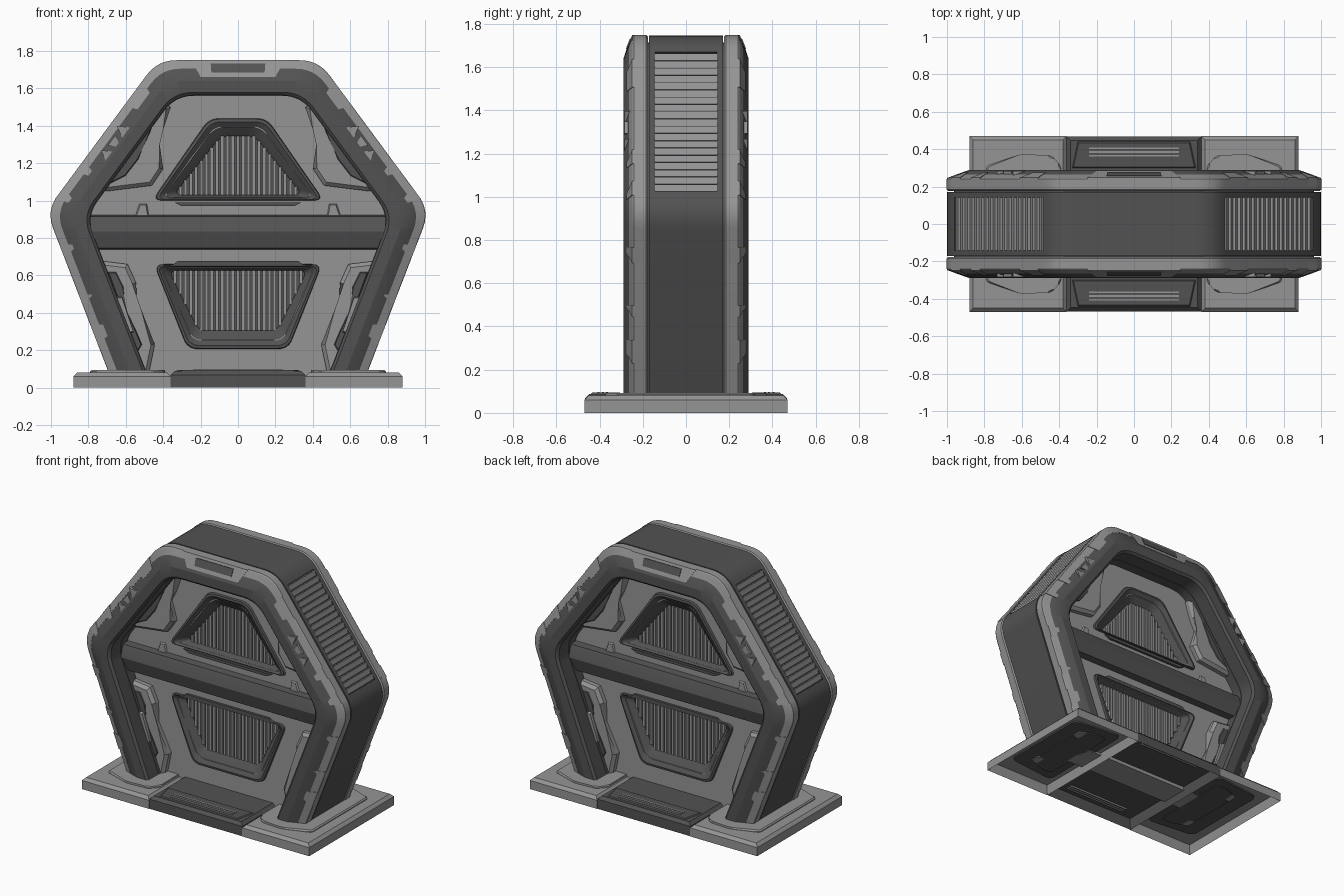
import bpy, bmesh, math
from mathutils import Vector as V, Matrix

if "Cube" in bpy.data.objects:
    bpy.data.objects.remove(bpy.data.objects["Cube"])

def material(name, g):
    m = bpy.data.materials.new(name)
    m.diffuse_color = (g, g, g, 1)
    m.use_nodes = True
    m.node_tree.nodes["Principled BSDF"].inputs["Base Color"].default_value = m.diffuse_color
    return m
LIGHT, DARK = material("light_grey", .3), material("dark_grey", .085)

def add(name, bm, mat, mirror=""):
    bmesh.ops.recalc_face_normals(bm, faces=bm.faces[:])
    me = bpy.data.meshes.new(name)
    bm.to_mesh(me)
    bm.free()
    me.materials.append(mat)
    ob = bpy.data.objects.new(name, me)
    bpy.context.collection.objects.link(ob)
    if mirror:
        m = ob.modifiers.new("mirror", 'MIRROR')
        m.use_axis = ["x" in mirror, "y" in mirror, False]
    return ob

def box(bm, loc, size, rot=Matrix()):
    m = Matrix.Translation(loc) @ rot @ Matrix.Diagonal((*size, 1))
    return bmesh.ops.create_cube(bm, size=1, matrix=m)["verts"]

def hull(name, pts, mat, mirror=""):
    bm = bmesh.new()
    for p in pts:
        bm.verts.new(p)
    bmesh.ops.convex_hull(bm, input=bm.verts[:])
    return add(name, bm, mat, mirror)

def rounded(corners, cuts, seg=6):
    """Round each corner; cuts are the lengths trimmed from its edges."""
    out, n = [], len(corners)
    for i, p in enumerate(corners):
        p, c = V(p), cuts[i] if isinstance(cuts, (list, tuple)) else cuts
        if not c:
            out.append(p)
            continue
        a = p + (V(corners[i - 1]) - p).normalized() * c
        b = p + (V(corners[(i + 1) % n]) - p).normalized() * c
        for k in range(seg + 1):
            t = k / seg
            out.append(a * (1 - t) ** 2 + p * 2 * t * (1 - t) + b * t * t)
    return out

def loft(name, rings, mat, mirror="", ring_closed=False):
    """Skin rings into a tube; open rings get end caps."""
    bm = bmesh.new()
    vs = [[bm.verts.new(p) for p in r] for r in rings]
    n = len(rings[0])
    for i in range(len(vs)):
        a, b = vs[i], vs[(i + 1) % len(vs)]
        for j in range(n if ring_closed else n - 1):
            k = (j + 1) % n
            bm.faces.new((a[j], a[k], b[k], b[j]))
    if not ring_closed:
        bm.faces.new([r[0] for r in vs])
        bm.faces.new([r[-1] for r in vs])
    return add(name, bm, mat, mirror)

def prism(name, pts, h0, h1, mat, mirror="", bevel=0, axis="y"):
    bm = bmesh.new()
    at = lambda p, h: (p[0], -h, p[1]) if axis == "y" else (p[0], p[1], h)
    lo = [bm.verts.new(at(p, h0)) for p in pts]
    hi = [bm.verts.new(at(p, h1)) for p in pts]
    n = len(pts)
    bm.faces.new(lo)
    top = bm.faces.new(hi)
    for i in range(n):
        k = (i + 1) % n
        bm.faces.new((lo[i], lo[k], hi[k], hi[i]))
    if bevel:
        bmesh.ops.bevel(bm, geom=top.edges[:], offset=bevel, segments=1, affect='EDGES')
    return add(name, bm, mat, mirror)

def cut(ob, cutter):
    m = ob.modifiers.new("cut", 'BOOLEAN')
    m.operation, m.object = 'DIFFERENCE', cutter
    bpy.context.view_layer.update()
    me = bpy.data.meshes.new_from_object(ob.evaluated_get(bpy.context.evaluated_depsgraph_get()))
    ob.modifiers.clear()
    ob.data = me
    bpy.data.objects.remove(cutter)

# Hexagonal arch outline: A top corner, B side corner, C foot
A, B, C = V((.43, 1.75)), V((1.025, .945)), V((.68, .05))
def normal(p, q):
    d = (q - p).normalized()
    return V((-d.y, d.x))
N1, N2, N3 = V((0, 1)), normal(A, B), normal(B, C)

def arch(d):
    a = A - d * (N1 + N2) / (1 + N1.dot(N2))
    b = B - d * (N2 + N3) / (1 + N2.dot(N3))
    c = C - V((d / N3.x, 0))
    r = [c, b, a]
    return rounded(r + [V((-p.x, p.y)) for p in reversed(r)], [0, .1, .1, .1, .1, 0])

def sweep(name, profile, mat, mirror=""):
    return loft(name, [[(p.x, -y, p.y) for p in arch(d)] for d, y in profile], mat, mirror)

core = sweep("arch_core", [(.003, .172), (.19, .172), (.19, -.172), (.003, -.172)], DARK)
sweep("arch_rim", [(.008, .177), (0, .185), (0, .24), (.005, .247), (.045, .264), (.045, .177)], LIGHT, "y")
sweep("arch_ring", [(.035, .16), (.04, .258), (.05, .266), (.11, .29), (.172, .29), (.187, .275), (.187, .16)], DARK, "y")

# Vent slats on the upper slopes
rot = Matrix.Rotation(math.atan2(.805, .595), 4, 'Y')
mid = A.lerp(B, (1.75 - 1.35) / (1.75 - .945))
centre = V((mid.x, 0, mid.y))
for s in (1, -1):
    bm = bmesh.new()
    box(bm, (centre.x * s, 0, centre.z), (.8, .285, .06), Matrix.Rotation(s * math.atan2(.805, .595), 4, 'Y'))
    cut(core, add("vent_cutter", bm, DARK))
bm = bmesh.new()
for i in range(19):
    off = rot @ V(((i - 9) * .0418, 0, -.014))
    box(bm, centre + off, (.034, .285, .018), rot @ Matrix.Rotation(.3, 4, 'Y'))
add("vent_slats", bm, LIGHT, "x")

# Tabs overlapping the rim
def tab(name, p, q, s0, s1, mat, mirror, d0=0, d1=.08, lift=0, taper=.025):
    n, u = normal(p, q), (q - p).normalized()
    pts = []
    for d, e in ((d0, 0), (d1, taper)):
        for w in (p.lerp(q, s0) + u * e - n * d, p.lerp(q, s1) - u * e - n * d):
            pts += [(w.x, -.2, w.y), (w.x, -(.249 + d * .39 + lift), w.y)]
    hull(name, pts, mat, mirror)
for s0, s1 in ((.14, .3), (.66, .74), (.84, .92)):
    tab("upper_rim_tab", A, B, s0, s1, LIGHT, "xy", d1=.07)
for s0, s1 in ((.2, .28), (.5, .56), (.68, .8)):
    tab("lower_rim_tab", B, C, s0, s1, LIGHT, "xy", d1=.065)
L = V((-.43, 1.75))
tab("top_tab", L, A, .21, .79, LIGHT, "y", d1=.09, taper=.05)
tab("top_tab_inset", L, A, .33, .67, DARK, "y", d0=.017, d1=.065, lift=.004, taper=.004)

# Triangular markings on the ring
for x, z, f in ((.615, 1.375, 1), (.66, 1.31, -1), (.70, 1.245, 1)):
    a0 = math.atan2(.595, .805) + (math.pi if f < 0 else 0)
    tri = [(x + .04 * math.cos(a0 + k * 2.0944), z + .04 * math.sin(a0 + k * 2.0944)) for k in range(3)]
    prism("ring_triangle", tri, .25, .284, LIGHT, "xy")

# Recessed wall filling the arch
wall = prism("wall", arch(.17), -.1, .1, LIGHT)

# Trapezoid windows: half-widths and heights of outer and inner edges
def trapezoid(wt, zt, wb, zb):
    return [(-wb, zb), (wb, zb), (wt, zt), (-wt, zt)]
windows = {"upper": ((.155, 1.44, .46, 1.0), (.09, 1.345, .345, 1.03)),
           "lower": ((.45, .66, .27, .205), (.37, .625, .21, .305))}
for name, (o, i) in windows.items():
    outer, inner = rounded(trapezoid(*o), .055), rounded(trapezoid(*i), .045)
    mids = [p.lerp(q, .5) for p, q in zip(outer, inner)]
    cut(wall, prism("window_cutter", mids, -.3, .3, DARK))
    rings = [[(p.x, -h, p.y) for a, b in zip(outer, inner) for p in [a.lerp(b, t)]]
             for t, h in ((0, .095), (.05, .115), (.2, .118), (.75, .08), (1, .06), (1, .04), (.4, .04))]
    loft(name + "_window_frame", rings, DARK, "y", True)
    prism(name + "_grille_back", inner, -.045, .045, DARK)
    lip = [(-.34, .99), (.34, .99), (.30, .97), (-.30, .97)] if name == "upper" else \
          [(-.36, .65), (.36, .65), (.32, .678), (-.32, .678)]
    prism(name + "_window_lip", lip, .08, .117, DARK, "y")
    bm = bmesh.new()
    wt, zt, wb, zb = i
    n = int(max(wt, wb) / .028)
    for k in range(-n, n + 1):
        x = k * .028
        edge = zb + (zt - zb) * (abs(x) - wb) / (wt - wb)
        z0 = edge if wt > wb and abs(x) > wb else zb
        z1 = edge if wb > wt and abs(x) > wt else zt
        if z1 - z0 > .02:
            box(bm, (x, -.053, (z0 + z1) / 2), (.017, .03, z1 - z0))
    add(name + "_grille_fins", bm, LIGHT, "y")

# Cross bar and its clips
bar = [(.09, .925), (.145, .915), (.155, .895), (.175, .835), (.15, .745), (.09, .738)]
hull("cross_bar", [(s * .8, -y, z) for s in (1, -1) for y, z in bar], DARK, "y")
hull("bar_clip", [(x, -y, z) for y, e in ((.095, 0), (.112, .008)) for x, z in
     ((.475 + e, .92), (.55 - e, .92), (.485 + e, .985 - e), (.53 - e, .985 - e))], LIGHT, "xy")

# Side brackets between wall and ring
prism("upper_bracket", [(.36, 1.5), (.40, 1.38), (.44, 1.30), (.40, 1.17), (.46, 1.08), (.70, 1.05), (.76, 1.06), (.42, 1.52)],
      .09, .15, LIGHT, "xy", .02)
prism("upper_bracket_inset", [(.45, 1.41), (.5, 1.3), (.53, 1.22), (.6, 1.13), (.68, 1.09), (.7, 1.12), (.47, 1.44)],
      .1, .155, DARK, "xy", .008)
prism("lower_bracket", [(.76, .68), (.59, .66), (.545, .56), (.54, .42), (.445, .23), (.48, .06), (.56, .06)],
      .09, .15, LIGHT, "xy", .02)
prism("lower_bracket_inset", [(.7, .62), (.65, .62), (.61, .54), (.6, .4), (.51, .23), (.54, .18)],
      .1, .155, DARK, "xy", .008)
hull("lower_handle", [(x, -y, z) for y, e in ((.1, 0), (.175, .02)) for x, z in
     ((.62, .5 - e), (.65, .5 - e), (.56, .28 + e), (.59, .28 + e))], LIGHT, "xy")

# Base slabs: thin shells, hollow underneath
def slab(name, x0, x1, y, h, mat, mirror=""):
    bm = bmesh.new()
    box(bm, ((x0 + x1) / 2, 0, h / 2), (x1 - x0, 2 * y, h))
    bm.normal_update()
    top = max(bm.faces, key=lambda f: f.calc_center_median().z)
    bmesh.ops.bevel(bm, geom=top.edges[:], offset=.02, segments=1, affect='EDGES')
    bm.normal_update()
    low = min(bm.faces, key=lambda f: f.calc_center_median().z)
    bmesh.ops.inset_individual(bm, faces=[low], thickness=.02, depth=-(h - .014))
    return add(name, bm, mat, mirror)
slab("base_end", .36, .88, .47, .08, LIGHT, "x")
slab("base_middle", -.36, .36, .467, .088, DARK)
prism("base_underplate", rounded([(.42, -.37), (.79, -.33), (.79, .33), (.42, .37)], .05), .056, .07, DARK, "x", axis="z")
prism("base_middle_panel", [(-.3, -.44), (.3, -.44), (.33, -.3), (-.33, -.3)], .076, .094, DARK, "y", .006, "z")
bm = bmesh.new()
for y in (.365, .385, .405):
    box(bm, (0, -y, .08), (.48, .01, .034))
add("base_slots", bm, LIGHT, "y")

# Foot pads around the legs
pad = [(.39, -.31), (.44, -.365), (.6, -.375), (.79, -.31), (.79, .31), (.6, .375), (.44, .365), (.39, .31)]
prism("foot_pad", rounded(pad, .02, 3), .07, .093, LIGHT, "x", .008, "z")

bpy.ops.object.select_all(action='SELECT')
bpy.context.view_layer.objects.active = core
bpy.ops.object.shade_smooth_by_angle(angle=math.radians(20))
